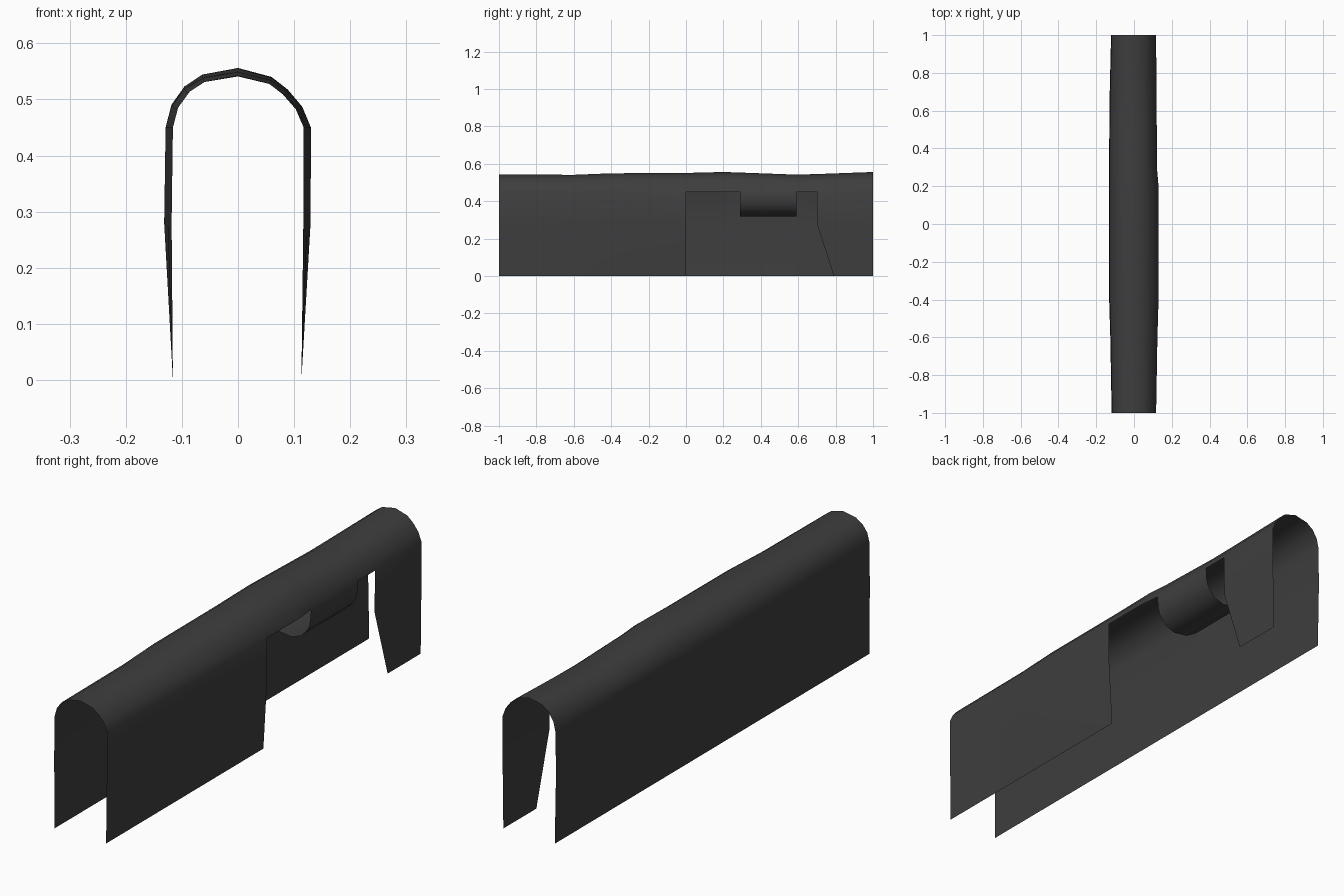
import bpy, bmesh, math

default = bpy.data.objects.get("Cube")
if default:
    bpy.data.objects.remove(default, do_unlink=True)

gray = bpy.data.materials.new("dark gray metal")
gray.use_nodes = True
COLOR = (0.048, 0.048, 0.048, 1)
gray.diffuse_color = COLOR
gray.node_tree.nodes["Principled BSDF"].inputs["Base Color"].default_value = COLOR

SPRING = 0.45  # height where the side walls meet the arch

# Stations along the length: y, left-hand wall x, right-hand wall x, crown height
STATIONS = [
    (-1.0, -0.116, 0.117, 0.543), (-0.6, -0.123, 0.124, 0.541),
    (-0.4, -0.129, 0.130, 0.549), (0.0, -0.129, 0.130, 0.551),
    (0.2, -0.129, 0.130, 0.556), (0.29, -0.129, 0.122, 0.553),
    (0.59, -0.128, 0.120, 0.542), (0.70, -0.126, 0.119, 0.545),
    (1.0, -0.119, 0.117, 0.556),
]
# Arch as fractions of half width and of rise
ARCH = [(-0.92, 0.38), (-0.74, 0.69), (-0.49, 0.89), (0, 1),
        (0.46, 0.85), (0.68, 0.64), (0.88, 0.35)]


def section(y, left, right, top):
    """Cross-section from the -x foot, over the crown, to the +x foot."""
    pts = [(-0.116, 0), (left * 1.02, 0.28), (left, SPRING)]
    for fx, fz in ARCH:
        pts.append((fx * (right if fx > 0 else -left), SPRING + fz * (top - SPRING)))
    pts += [(right, SPRING), (right * 0.995, 0.28), (0.113, 0)]
    return [[x, y, z] for x, z in pts]


def sheet(bm, rows, keep=lambda i, j: True):
    """Join rows of points into a sheet facing away from the bore."""
    grid = [[bm.verts.new(p) for p in row] for row in rows]
    for i in range(len(grid) - 1):
        for j in range(len(grid[0]) - 1):
            if keep(i, j):
                bm.faces.new((grid[i][j], grid[i + 1][j],
                              grid[i + 1][j + 1], grid[i][j + 1]))


bm = bmesh.new()

# Arched cover, with the +x wall left open between the window's two ends
rows = [section(*s) for s in STATIONS]
rows[7][-1][1] = 0.79  # slanted lower edge of the window
wall = len(rows[0]) - 3
sheet(bm, rows, lambda i, j: j < wall or not 3 <= i < 7)

# Rounded underside of the tube, carrying on from the arch across the window
TUBE = [(0.118, 0.405), (0.113, 0.38), (0.10, 0.358), (0.075, 0.332),
        (0.033, 0.318), (-0.03, 0.327), (-0.08, 0.358), (-0.118, 0.405)]
tube_rows = []
for y, left, right, top in STATIONS[5:7]:
    profile = [(right, SPRING)] + TUBE + [(left, SPRING)]
    tube_rows.append([(x, y, z) for x, z in profile])
sheet(bm, tube_rows)

bmesh.ops.remove_doubles(bm, verts=bm.verts, dist=0.0005)
loose = [v for v in bm.verts if not v.link_faces]
bmesh.ops.delete(bm, geom=loose, context='VERTS')

mesh = bpy.data.meshes.new("arched_cover")
bm.to_mesh(mesh)
bm.free()
mesh.materials.append(gray)
cover = bpy.data.objects.new("arched_cover", mesh)
bpy.context.collection.objects.link(cover)
bpy.context.view_layer.objects.active = cover
cover.select_set(True)
bpy.ops.object.shade_smooth_by_angle(angle=math.radians(50))
